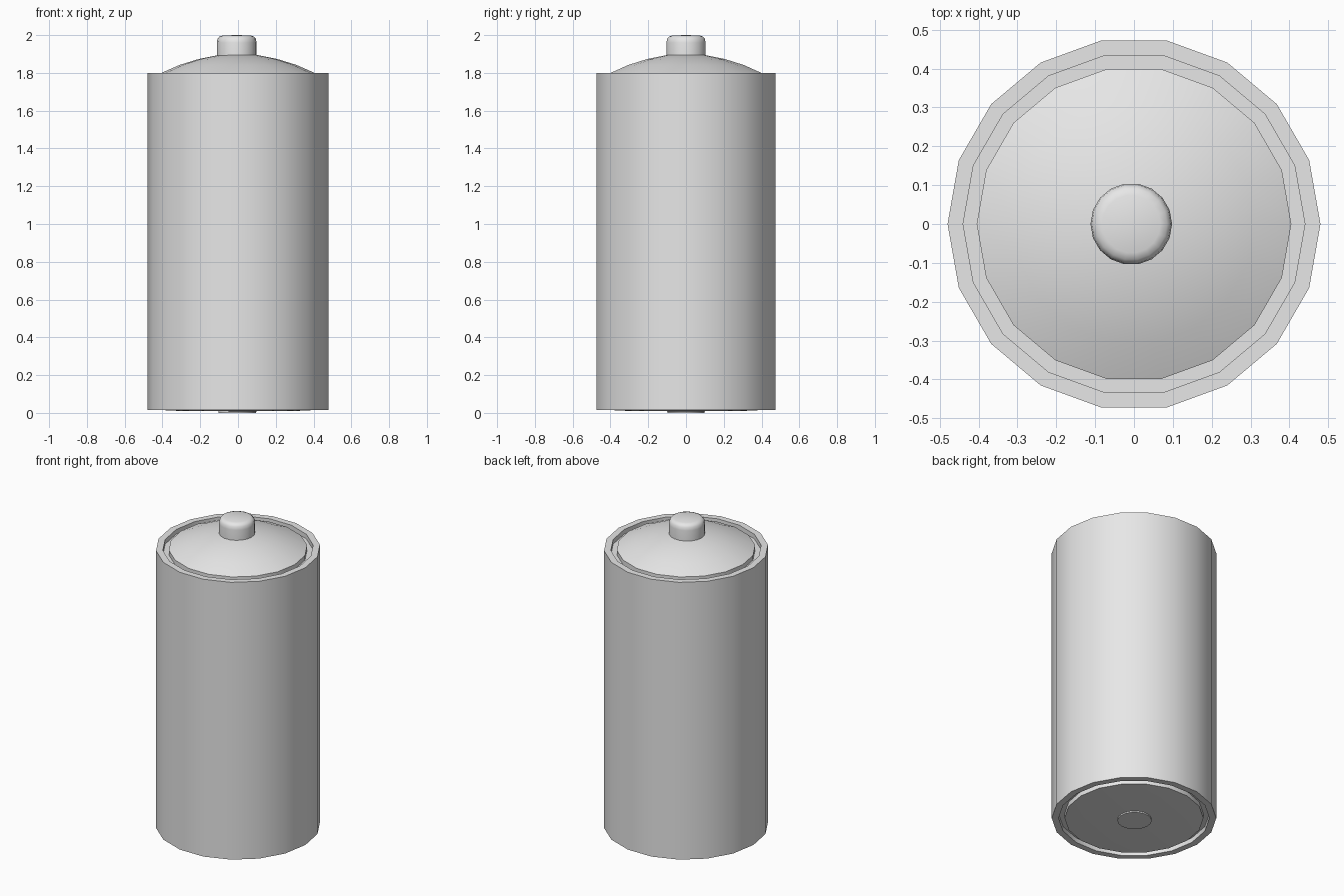
import bpy
import bmesh
from math import cos, sin, tau, radians

cube = bpy.data.objects.get("Cube")
if cube:
    bpy.data.objects.remove(cube, do_unlink=True)

SIDES = 18
RIM, GROOVE, CAP = 0.48, 0.44, 0.405   # radii
LOW, HIGH, DEPTH = 0.015, 1.80, 0.03   # casing ends and groove depth

grey = bpy.data.materials.new("plain grey")
grey.use_nodes = True
grey.diffuse_color = (0.8, 0.8, 0.8, 1)
grey.node_tree.nodes["Principled BSDF"].inputs["Base Color"].default_value = (0.8, 0.8, 0.8, 1)


def lathe(name, profile, x=0.0):
    """Turn a (radius, height) profile, listed from underneath to top, about z."""
    bm = bmesh.new()
    rings = [[bm.verts.new((r * cos(tau * j / SIDES), r * sin(tau * j / SIDES), z))
              for j in range(SIDES)] for r, z in profile]
    for low, high in zip(rings, rings[1:]):
        for j in range(SIDES):
            k = (j + 1) % SIDES
            bm.faces.new((low[j], low[k], high[k], high[j]))
    bmesh.ops.remove_doubles(bm, verts=bm.verts, dist=0.0001)
    mesh = bpy.data.meshes.new(name)
    bm.to_mesh(mesh)
    bm.free()
    mesh.materials.append(grey)
    obj = bpy.data.objects.new(name, mesh)
    obj.location.x = x
    bpy.context.collection.objects.link(obj)
    bpy.ops.object.select_all(action="DESELECT")
    obj.select_set(True)
    bpy.context.view_layer.objects.active = obj
    bpy.ops.object.shade_smooth_by_angle(angle=radians(35))
    return obj


# Casing with a raised rim and a groove at each end
lathe("casing", [(CAP, LOW + DEPTH), (GROOVE, LOW + DEPTH), (GROOVE, LOW), (RIM, LOW),
                 (RIM, HIGH), (GROOVE, HIGH), (GROOVE, HIGH - DEPTH), (CAP, HIGH - DEPTH)])

# Domed cover
lathe("top_cap", [(CAP, HIGH - DEPTH), (CAP, HIGH), (0.31, 1.842), (0.21, 1.873),
                  (0.105, 1.894), (0, 1.90)])

# Rounded contact button
lathe("top_terminal", [(0.105, 1.885), (0.105, 1.96), (0.102, 1.98), (0.092, 1.992),
                       (0.075, 1.998), (0, 2.0)], x=-0.007)

# Shallow base plate and its contact disc
lathe("base_plate", [(0, 0.008), (0.3, 0.01), (CAP, LOW), (CAP, LOW + DEPTH)])
lathe("base_contact", [(0, 0), (0.1, 0), (0.1, 0.012)], x=-0.004)
